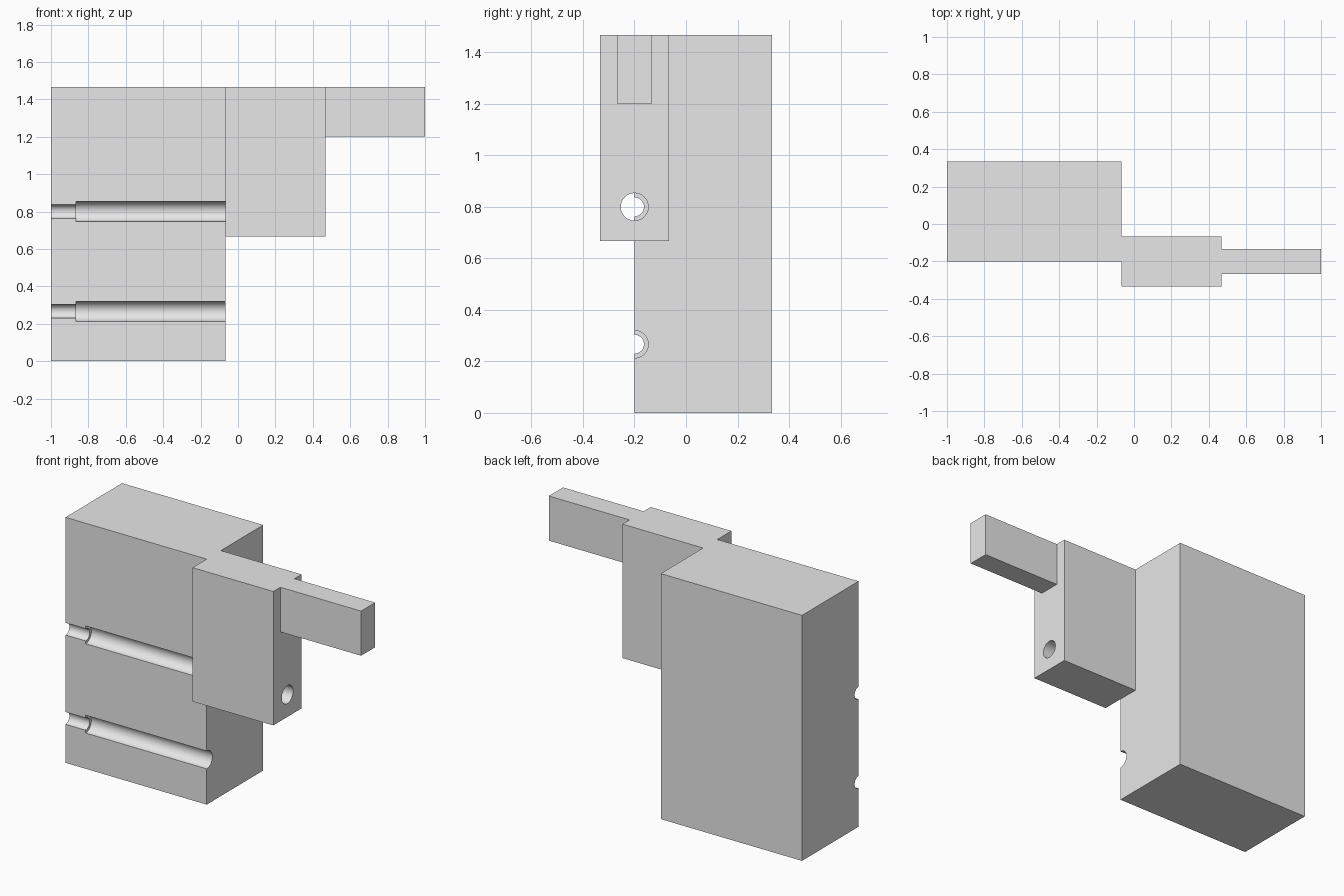
import bpy
import math

cube = bpy.data.objects.get("Cube")
if cube:
    bpy.data.objects.remove(cube, do_unlink=True)

U = 1 / 15  # design module

grey = bpy.data.materials.new("light_grey")
grey.use_nodes = True
grey.diffuse_color = (0.8, 0.8, 0.8, 1)
grey.node_tree.nodes["Principled BSDF"].inputs["Base Color"].default_value = (0.8, 0.8, 0.8, 1)


def box(name, low, high):
    """Block between two corners, given in modules."""
    bpy.ops.mesh.primitive_cube_add(size=1)
    ob = bpy.context.object
    ob.name = name
    ob.location = [(a + b) / 2 * U for a, b in zip(low, high)]
    ob.scale = [(b - a) * U for a, b in zip(low, high)]
    bpy.ops.object.transform_apply(location=True, rotation=True, scale=True)
    ob.data.materials.append(grey)
    return ob


def bore(ob, x0, x1, z, radius):
    """Cut a round channel along x, centred on the front face of the body."""
    bpy.ops.mesh.primitive_cylinder_add(
        vertices=64, radius=radius * U, depth=(x1 - x0) * U,
        location=((x0 + x1) / 2 * U, -3 * U, z * U), rotation=(0, math.pi / 2, 0))
    cutter = bpy.context.object
    cutter.hide_render = True
    cutter.data.materials.append(grey)
    mod = ob.modifiers.new("bore", "BOOLEAN")
    mod.operation = "DIFFERENCE"
    mod.solver = "EXACT"
    mod.object = cutter
    bpy.ops.object.select_all(action="DESELECT")
    ob.select_set(True)
    bpy.context.view_layer.objects.active = ob
    bpy.ops.object.modifier_apply(modifier=mod.name)
    bpy.data.objects.remove(cutter, do_unlink=True)


# Three stepped blocks sharing one top level
body = box("main_body", (-15, -3, 0), (-1, 5, 22))
bracket = box("middle_block", (-1, -5, 10), (7, -1, 22))
arm = box("end_arm", (7, -4, 18), (15, -2, 22))

# Stepped half-round grooves in the body front
for height in (4, 12):
    bore(body, -16, 0, height, 0.55)
    bore(body, -13, 0, height, 0.8)

# Through hole in the middle block, in line with the upper groove
bore(bracket, -2, 8, 12, 0.8)

# Smooth the round cuts, keep block edges sharp
for ob in (body, bracket):
    bpy.ops.object.select_all(action="DESELECT")
    ob.select_set(True)
    bpy.context.view_layer.objects.active = ob
    bpy.ops.object.shade_smooth_by_angle(angle=math.radians(30))
